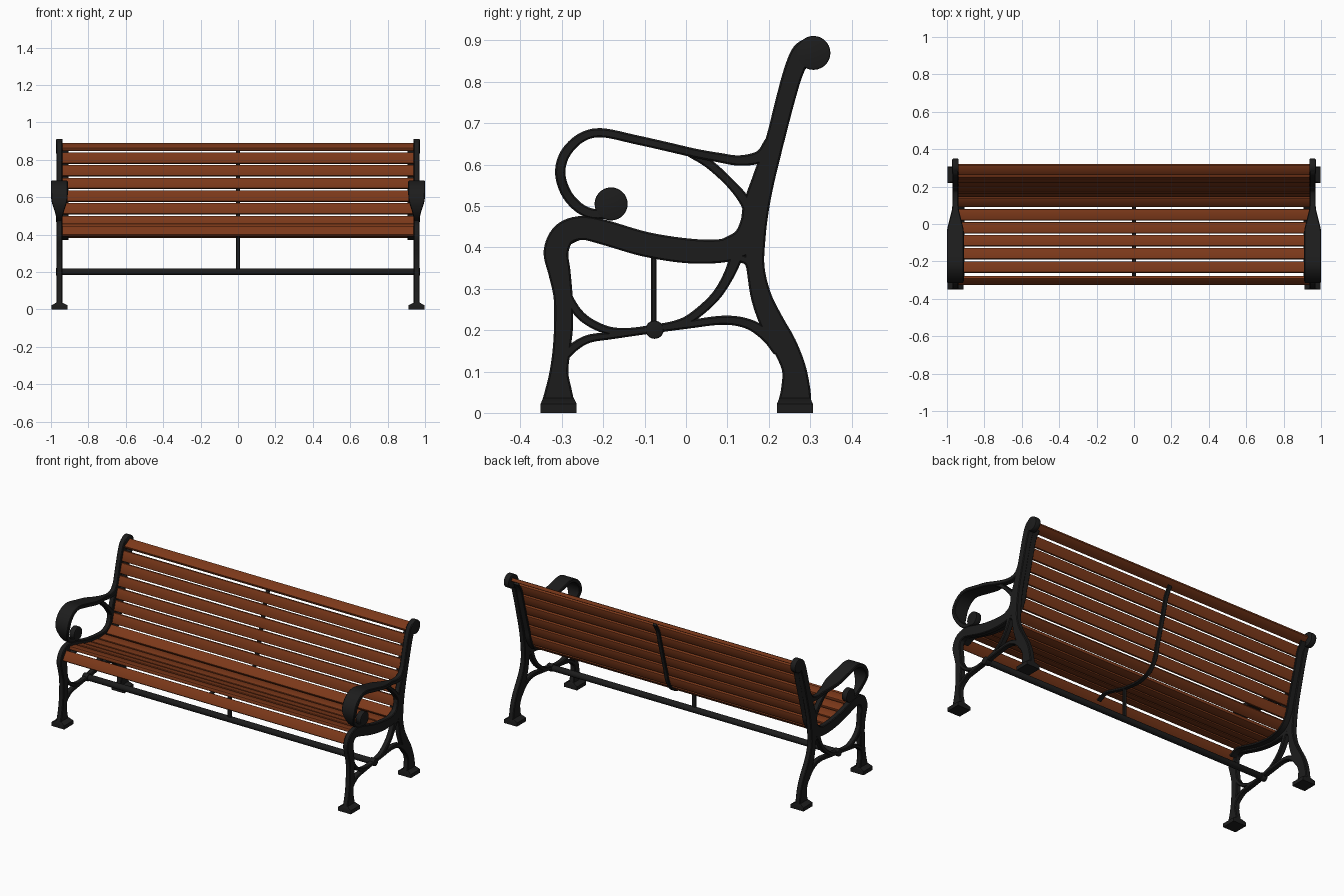
import bpy, bmesh, math
from mathutils import Vector, Matrix


def material(name, rgb):
    m = bpy.data.materials.new(name)
    m.diffuse_color = (*rgb, 1)
    return m


IRON = material("black_iron", (0.012, 0.012, 0.012))
WOOD = material("stained_wood", (0.2, 0.04, 0.01))
SIDE_X = 0.955


def finish(name, bm, mat, mirror=False):
    bmesh.ops.recalc_face_normals(bm, faces=bm.faces)
    me = bpy.data.meshes.new(name)
    bm.to_mesh(me)
    bm.free()
    me.materials.append(mat)
    ob = bpy.data.objects.new(name, me)
    bpy.context.collection.objects.link(ob)
    if mirror:
        ob.modifiers.new("other_side", 'MIRROR')
    bpy.context.view_layer.objects.active = ob
    ob.select_set(True)
    bpy.ops.object.shade_smooth_by_angle(angle=math.radians(35))
    ob.select_set(False)
    return ob


def spline(pts, steps):
    """Catmull-Rom samples through points of any dimension."""
    p = [Vector(q) for q in pts]
    p = [p[0] * 2 - p[1]] + p + [p[-1] * 2 - p[-2]]
    out = []
    for i in range(1, len(p) - 2):
        a, b, c, d = p[i - 1:i + 3]
        for s in range(steps):
            t = s / steps
            out.append(0.5 * (2 * b + (c - a) * t + (2 * a - 5 * b + 4 * c - d) * t * t
                              + (3 * b - a - 3 * c + d) * t ** 3))
    return out + [p[-2]]


def stroke(name, pts, cx=SIDE_X, hx=0.016, steps=6, mirror=True, c=0.004):
    """Bar swept along (y, z, width[, half depth in x]) with chamfered edges."""
    q = spline([tuple(p) if len(p) == 4 else (*p, hx) for p in pts], steps)
    bm = bmesh.new()
    rings = []
    for i, s in enumerate(q):
        t = q[min(i + 1, len(q) - 1)] - q[max(i - 1, 0)]
        t = Vector((t[0], t[1])).normalized()
        n = Vector((-t.y, t.x))
        h, w = s[3], s[2] / 2
        sec = [(h - c, w), (h, w - c), (h, c - w), (h - c, -w),
               (c - h, -w), (-h, c - w), (-h, w - c), (c - h, w)]
        rings.append([bm.verts.new((cx + u, s[0] + n.x * v, s[1] + n.y * v)) for u, v in sec])
    for a, b in zip(rings, rings[1:]):
        for k in range(8):
            bm.faces.new((a[k], a[(k + 1) % 8], b[(k + 1) % 8], b[k]))
    bm.faces.new(rings[0])
    bm.faces.new(rings[-1])
    return finish(name, bm, IRON, mirror)


def disc(name, y, z, r, x, length, mirror=True, seg=28):
    bm = bmesh.new()
    bmesh.ops.create_cone(bm, cap_ends=True, segments=seg, radius1=r, radius2=r, depth=length,
                          matrix=Matrix.Translation((x, y, z)) @ Matrix.Rotation(math.pi / 2, 4, 'Y'))
    rims = [e for e in bm.edges if abs(e.verts[0].co.x - e.verts[1].co.x) < 1e-5]
    bmesh.ops.bevel(bm, geom=rims, offset=0.004, segments=2, affect='EDGES', profile=0.5)
    return finish(name, bm, IRON, mirror)


# rear leg and back post in one sweep, ending in the top scroll
stroke("rear_leg_and_back_post", [
    (0.263, 0.02, 0.082), (0.265, 0.06, 0.07), (0.26, 0.11, 0.058), (0.237, 0.165, 0.06),
    (0.207, 0.22, 0.058), (0.182, 0.28, 0.05), (0.168, 0.35, 0.044), (0.164, 0.42, 0.056),
    (0.168, 0.49, 0.064), (0.186, 0.56, 0.055), (0.204, 0.62, 0.048), (0.218, 0.67, 0.045),
    (0.241, 0.76, 0.046), (0.26, 0.825, 0.048), (0.28, 0.868, 0.052), (0.305, 0.882, 0.055)])
disc("back_scroll", 0.308, 0.87, 0.041, SIDE_X, 0.034)

# front leg, knee and seat rail in one sweep
stroke("front_leg_and_seat_rail", [
    (-0.309, 0.02, 0.082), (-0.308, 0.06, 0.062), (-0.307, 0.1, 0.045), (-0.301, 0.15, 0.043),
    (-0.296, 0.21, 0.046), (-0.297, 0.28, 0.046), (-0.306, 0.34, 0.054), (-0.314, 0.39, 0.06),
    (-0.295, 0.432, 0.058), (-0.252, 0.447, 0.058), (-0.2, 0.437, 0.06), (-0.1, 0.408, 0.06),
    (0, 0.392, 0.06), (0.08, 0.391, 0.057), (0.13, 0.405, 0.06), (0.165, 0.43, 0.06)])
stroke("seat_back_fillet", [(0.09, 0.405, 0.03), (0.132, 0.43, 0.03), (0.152, 0.48, 0.03),
                            (0.16, 0.53, 0.024)])

# feet: flared blocks
for name, y in (("front_foot", -0.308), ("rear_foot", 0.263)):
    bm = bmesh.new()
    rings = []
    for z, hx, hy in ((0, 0.043, 0.0435), (0.022, 0.043, 0.0435), (0.036, 0.016, 0.037)):
        rings.append([bm.verts.new((SIDE_X + a * hx, y + b * hy, z))
                      for a, b in ((-1, -1), (1, -1), (1, 1), (-1, 1))])
    for a, b in zip(rings, rings[1:]):
        for k in range(4):
            bm.faces.new((a[k], a[(k + 1) % 4], b[(k + 1) % 4], b[k]))
    bm.faces.new(rings[0])
    bm.faces.new(rings[-1])
    finish(name, bm, IRON, True)

# armrest: broad on top, narrowing at both ends
stroke("armrest", [
    (0.205, 0.655, 0.03, 0.016), (0.18, 0.62, 0.03, 0.016), (0.13, 0.61, 0.025, 0.016),
    (0.08, 0.617, 0.023, 0.018), (0.02, 0.628, 0.022, 0.032), (-0.04, 0.642, 0.022, 0.045),
    (-0.12, 0.66, 0.022, 0.045), (-0.205, 0.677, 0.022, 0.045), (-0.255, 0.664, 0.023, 0.045),
    (-0.292, 0.626, 0.025, 0.045), (-0.304, 0.58, 0.025, 0.042), (-0.29, 0.532, 0.025, 0.026),
    (-0.26, 0.497, 0.025, 0.017), (-0.225, 0.481, 0.025, 0.016), (-0.185, 0.482, 0.025, 0.016)])
disc("armrest_scroll", -0.181, 0.505, 0.04, SIDE_X, 0.034)
stroke("armrest_brace", [(0.01, 0.627, 0.018), (0.055, 0.602, 0.022), (0.105, 0.557, 0.022),
                         (0.14, 0.515, 0.026), (0.155, 0.48, 0.026)])

# lower scrollwork
stroke("lower_arch", [
    (-0.302, 0.35, 0.022), (-0.289, 0.29, 0.022), (-0.254, 0.235, 0.021), (-0.2, 0.203, 0.02),
    (-0.147, 0.195, 0.02), (-0.08, 0.203, 0.02), (-0.02, 0.215, 0.02), (0.02, 0.235, 0.022),
    (0.07, 0.28, 0.023), (0.102, 0.33, 0.026), (0.125, 0.385, 0.032)])
stroke("lower_strut", [
    (-0.298, 0.13, 0.02), (-0.272, 0.158, 0.022), (-0.235, 0.179, 0.02), (-0.18, 0.187, 0.018),
    (-0.09, 0.2, 0.018), (0, 0.213, 0.02), (0.09, 0.224, 0.022), (0.15, 0.215, 0.025),
    (0.195, 0.187, 0.03), (0.225, 0.15, 0.03)])
stroke("rear_leg_gusset", [(0.13, 0.375, 0.02), (0.153, 0.36, 0.02), (0.165, 0.3, 0.022)])

# stretcher rail, its end bosses and the centre post
disc("stretcher_boss", -0.076, 0.201, 0.022, SIDE_X, 0.036)
disc("stretcher_rail", -0.076, 0.201, 0.018, 0, 1.9, mirror=False, seg=16)
disc_post = [(-0.078, 0.205, 0.013), (-0.078, 0.395, 0.013)]
stroke("centre_post", disc_post, cx=0, hx=0.012, steps=1, mirror=False, c=0.003)

# slats: centre (y, z) and tilt in degrees
SLATS = [(-0.302, 0.418, 55), (-0.231, 0.444, -10), (-0.158, 0.427, -16), (-0.089, 0.408, -13),
         (-0.021, 0.397, -6), (0.05, 0.394, 3), (0.12, 0.415, 38), (0.16, 0.470, 74),
         (0.178, 0.538, 74), (0.197, 0.605, 74), (0.216, 0.673, 74), (0.235, 0.742, 74),
         (0.253, 0.809, 74), (0.291, 0.869, 29)]
for i, (y, z, a) in enumerate(SLATS):
    bm = bmesh.new()
    bmesh.ops.create_cube(bm, size=1)
    bmesh.ops.scale(bm, vec=(1.886, 0.06, 0.02), verts=bm.verts)
    bmesh.ops.bevel(bm, geom=[e for e in bm.edges if abs(e.verts[0].co.x - e.verts[1].co.x) > 1],
                    offset=0.004, segments=2, affect='EDGES', profile=0.5)
    bmesh.ops.transform(bm, verts=bm.verts, matrix=Matrix.Translation((0, y, z))
                        @ Matrix.Rotation(math.radians(a), 4, 'X'))
    finish(f"{'seat' if i < 7 else 'back'}_slat_{i + 1}", bm, WOOD)

# support strips running beneath and behind the slats
path = [(y + 0.015 * math.sin(math.radians(a)), z - 0.015 * math.cos(math.radians(a)), 0.012)
        for y, z, a in SLATS]
stroke("slat_ledge", path, cx=0.925, hx=0.019, c=0.002)
stroke("centre_support", path, cx=0, hx=0.012, mirror=False, c=0.002)
